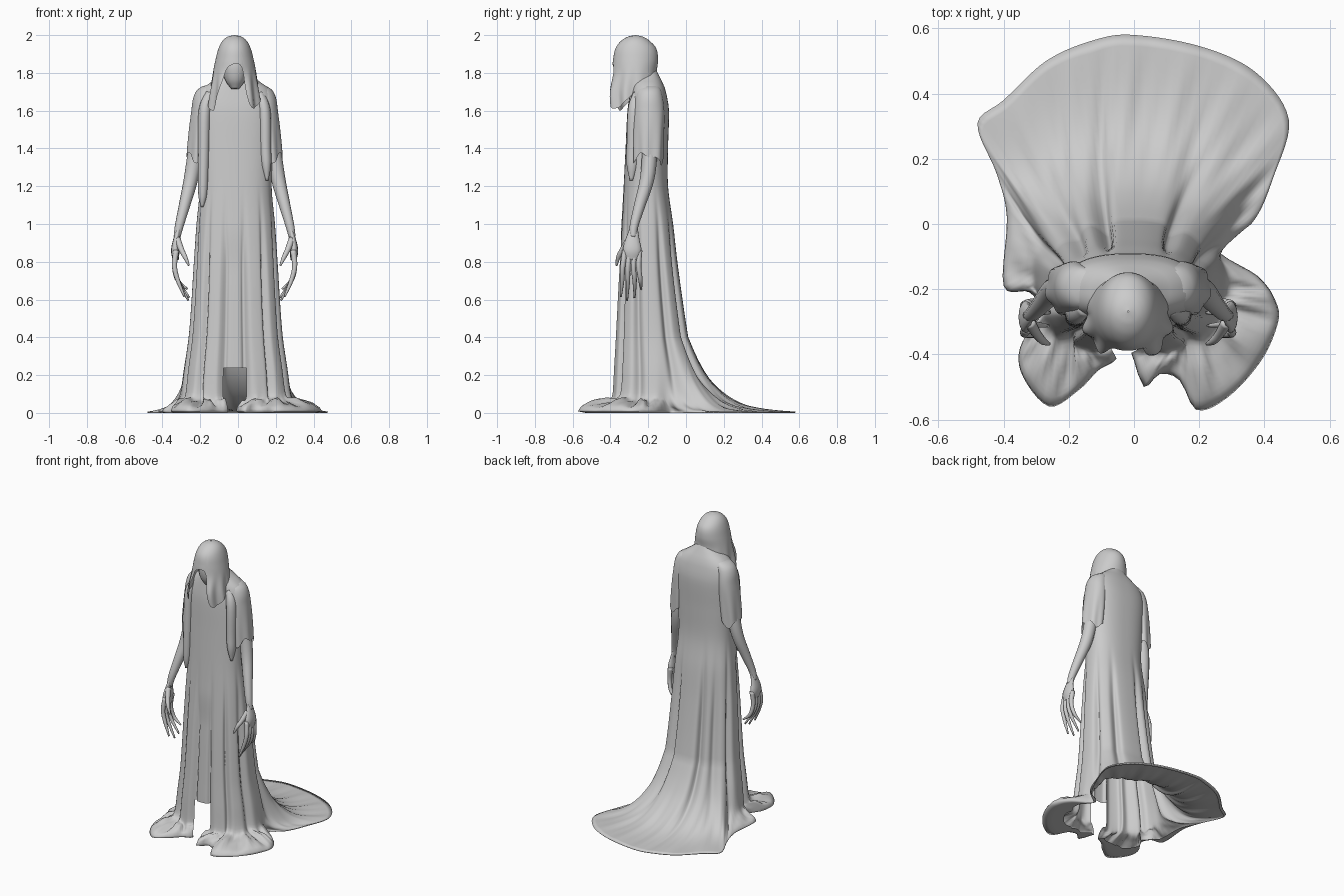
import bpy, bmesh, math
from mathutils import Vector

if "Cube" in bpy.data.objects:
    bpy.data.objects.remove(bpy.data.objects["Cube"])

CX = -0.012  # body axis


def smooth(t):
    t = max(0, min(1, t))
    return t * t * (3 - 2 * t)


def interp(tab, t):
    """Hermite interpolation in a table of (t, values...)."""
    if t <= tab[0][0]:
        return tab[0][1:]
    if t >= tab[-1][0]:
        return tab[-1][1:]
    i = next(k for k in range(len(tab) - 1) if tab[k + 1][0] >= t)
    p0, p1, p2, p3 = tab[max(i - 1, 0)], tab[i], tab[i + 1], tab[min(i + 2, len(tab) - 1)]
    h = p2[0] - p1[0]
    s = (t - p1[0]) / h
    out = []
    for k in range(1, len(p1)):
        m1 = (p2[k] - p0[k]) / (p2[0] - p0[0]) * h
        m2 = (p3[k] - p1[k]) / (p3[0] - p1[0]) * h
        out.append((2*s**3 - 3*s*s + 1) * p1[k] + (s**3 - 2*s*s + s) * m1
                   + (3*s*s - 2*s**3) * p2[k] + (s**3 - s*s) * m2)
    return out


def skin(name, grid, skip=None, caps=False):
    """Surface through closed rings of points."""
    bm = bmesh.new()
    rings = [[bm.verts.new(p) for p in ring] for ring in grid]
    n = len(rings[0])
    for r in range(len(rings) - 1):
        for c in range(n):
            if skip and skip(r, c):
                continue
            d = (c + 1) % n
            bm.faces.new((rings[r][c], rings[r][d], rings[r + 1][d], rings[r + 1][c]))
    if caps:
        bm.faces.new(rings[0])
        bm.faces.new(rings[-1])
    bmesh.ops.delete(bm, geom=[v for v in bm.verts if not v.link_faces], context='VERTS')
    bmesh.ops.recalc_face_normals(bm, faces=bm.faces[:])
    me = bpy.data.meshes.new(name)
    bm.to_mesh(me)
    bm.free()
    me.polygons.foreach_set("use_smooth", [True] * len(me.polygons))
    ob = bpy.data.objects.new(name, me)
    bpy.context.collection.objects.link(ob)
    return ob


def oval(a, rx, ry, p=1.0):
    s, c = math.sin(a), math.cos(a)
    return rx * math.copysign(abs(s) ** p, s), -ry * math.copysign(abs(c) ** p, c)


def tube(name, pts, flat=1.0):
    """Round limb through (x, y, z, radius) points."""
    tab = [(i, *p) for i, p in enumerate(pts)]
    steps = (len(pts) - 1) * 5
    path = [interp(tab, i * (len(pts) - 1) / steps) for i in range(steps + 1)]
    grid = []
    for i, p in enumerate(path):
        d = (Vector(path[min(i + 1, steps)][:3]) - Vector(path[max(i - 1, 0)][:3])).normalized()
        u = Vector((1, 0, 0))
        u = (u - d * u.dot(d)).normalized()
        v = d.cross(u)
        grid.append([Vector(p[:3]) + p[3] * (flat * u * math.cos(k * math.pi / 6) + v * math.sin(k * math.pi / 6))
                     for k in range(12)])
    return skin(name, grid, caps=True)


# robe: body profile (-z, half width, front y, back y)
BODY = [(-1.82, .05, -.28, -.16), (-1.77, .10, -.285, -.135), (-1.73, .165, -.29, -.115),
        (-1.67, .20, -.30, -.10), (-1.6, .205, -.31, -.09), (-1.4, .197, -.32, -.095),
        (-1.2, .19, -.33, -.095), (-1.0, .205, -.34, -.07), (-.8, .215, -.35, -.05),
        (-.6, .225, -.36, -.025), (-.4, .24, -.37, .005), (-.2, .265, -.38, .04), (0, .28, -.385, .05)]
# hem on the ground by angle from the front (degrees, x, y)
HEM = [(0, -.02, -.36), (14, 0, -.42), (18, .03, -.50), (24, .08, -.46), (30, .14, -.48), (36, .19, -.57),
       (46, .29, -.53), (56, .39, -.42), (66, .44, -.31), (74, .44, -.25), (90, .38, -.16), (100, .25, -.07),
       (108, .36, 0), (120, .43, .15), (132, .475, .32), (145, .38, .46), (160, .22, .54), (180, 0, .58),
       (195, -.12, .565), (210, -.27, .50), (222, -.40, .38), (232, -.48, .31), (246, -.42, .15),
       (256, -.39, .02), (266, -.40, -.19), (276, -.32, -.21), (284, -.29, -.27), (294, -.35, -.38),
       (304, -.34, -.47), (314, -.26, -.56), (324, -.17, -.51), (334, -.11, -.45), (346, -.06, -.42), (360, -.02, -.36)]
BACK_FALL = [(0, .4, 0), (.2, .27, .06), (.35, .18, .14), (.5, .10, .28), (.65, .045, .45), (.8, .018, .66), (1, .006, 1)]
FRONT_FALL = [(0, .4, 0), (.2, .26, .01), (.4, .12, .04), (.5, .075, .12), (.7, .06, .5), (.9, .035, .9), (1, .008, 1)]
FOLDS = [(9, 3, 1), (348, 3, 1), (38, 4, 1), (320, 4, 1), (72, 6, 1), (286, 5, 1), (112, 6, 1),
         (150, 6, 1.3), (196, 5, 1.8), (222, 8, 1), (252, 5, 1)]
N, TOP, LOW, UNDER = 180, 44, 26, 4


def robe_wall(deg, z):
    hw, yf, yb = interp(BODY, -z)
    f = sum(k * math.exp(-((deg - g) / w) ** 2) for g, w, k in FOLDS)
    f = 1 - (f - .3) * .13 * smooth((1.25 - z) / .65)
    if deg < 9 or deg > 348:  # recessed middle strip
        f -= .09 * smooth((1.0 - z) / .25)
    x, y = oval(math.radians(deg), hw, (yb - yf) / 2, .82)
    return CX + x * f, (yf + yb) / 2 + y * f


def robe_point(deg, row):
    if row <= TOP:
        z = 1.82 - 1.42 * row / TOP
        return (*robe_wall(deg, z), z)
    u = min(1, (row - TOP) / LOW)
    b = smooth((100 - abs(deg - 180)) / 45)
    zb, wb = interp(BACK_FALL, u)
    zf, wf = interp(FRONT_FALL, u)
    z, w = zf + (zb - zf) * b, wf + (wb - wf) * b
    x, y = robe_wall(deg, z)
    hx, hy = interp(HEM, deg)
    bump = .05 * w * (1 - w) * (math.sin(deg * .35) + .6 * math.sin(deg * .8 + 9 * u)) * (1 - .6 * b)
    z = max(z + bump, .004)
    under = max(0, row - TOP - LOW) / UNDER
    if under:  # pooled cloth folds back under itself
        w, z = 1 - under * (.04 + .66 * (1 - b)), 0
    return x + (hx - x) * w, y + (hy - y) * w, z


robe_grid = [[robe_point(c * 360 / N, r) for c in range(N)] for r in range(TOP + LOW + UNDER + 1)]


def front_gap(r, c):
    deg = c * 360 / N
    return robe_grid[r][c][2] < .25 and (deg < 10 or deg >= 348)


skin("robe_with_train", robe_grid, front_gap)

# veil: head profile (-z, half width, front depth, back depth) and hem height by angle
VEIL = [(-2.0, .002, .002, .002), (-1.993, .034, .036, .036), (-1.97, .064, .075, .075), (-1.93, .085, .105, .11),
        (-1.87, .101, .118, .12), (-1.8, .115, .127, .113), (-1.7, .13, .158, .12), (-1.58, .148, .15, .13)]
VEIL_HEM = [(0, 1.85), (22, 1.82), (29, 1.69), (36, 1.62), (55, 1.62), (75, 1.66), (100, 1.73), (180, 1.76),
            (260, 1.73), (285, 1.64), (306, 1.60), (316, 1.66), (326, 1.74), (338, 1.82), (360, 1.85)]
grid = []
for r in range(33):
    t = (r / 32) ** 1.5
    ring = []
    for c in range(120):
        deg = c * 3
        z = 2 - (2 - interp(VEIL_HEM, deg)[0]) * t
        hw, df, db = interp(VEIL, -z)
        front = math.cos(math.radians(deg)) > 0
        f = 1 + .06 * math.sin(deg * .2) * smooth((1.85 - z) / .2) * (1 if front else .3)
        x, y = oval(math.radians(deg), hw * f, (df if front else db) * f)
        ring.append((-.018 + x, -.268 + y, z))
    grid.append(ring)
skin("head_veil", grid)

# shadowed face and neck
tube("face", [(-.015, -.275, 1.94, .03), (-.015, -.285, 1.9, .06), (-.015, -.295, 1.83, .068),
              (-.015, -.30, 1.76, .052), (-.015, -.305, 1.715, .02)])
tube("neck", [(-.015, -.25, 1.85, .05), (-.015, -.23, 1.76, .055), (-.015, -.21, 1.68, .08)])

# loose sleeves, arms and hands, mirrored about the body axis
SLEEVE = [(-1.745, .09, -.195, .02, .03), (-1.725, .13, -.195, .05, .055), (-1.68, .155, -.195, .06, .07),
          (-1.6, .167, -.195, .062, .08), (-1.48, .18, -.197, .063, .08), (-1.3, .195, -.20, .062, .075)]
FINGERS = [(-.345, .615, .265), (-.312, .595, .245), (-.272, .61, .24), (-.238, .655, .25)]
for side, m in (("right", 1), ("left", -1)):
    def at(x):
        return -.018 + m * x
    grid = []
    for r in range(25):
        ring = []
        for c in range(48):
            a = c * math.tau / 48
            hem = 1.345 - .025 * math.cos(a * 2 + .6) - .012 * math.sin(5 * a)
            z = 1.745 - (1.745 - hem) * r / 24
            cx, cy, rx, ry = interp(SLEEVE, -z)
            f = 1 + .06 * math.sin(6 * a) * smooth((1.65 - z) / .3)
            x, y = oval(a, rx * f, ry * f)
            ring.append((at(cx + x), cy + y, z))
        grid.append(ring)
    skin(side + "_sleeve", grid)
    tube(side + "_arm", [(at(.19), -.19, 1.5, .04), (at(.215), -.195, 1.33, .040), (at(.235), -.21, 1.22, .037),
                         (at(.265), -.245, 1.1, .030), (at(.293), -.275, .99, .023), (at(.305), -.28, .93, .018)])
    tube(side + "_palm", [(at(.293), -.275, .99, .018), (at(.308), -.282, .92, .036), (at(.314), -.285, .86, .050),
                          (at(.312), -.285, .81, .036)], .45)
    for i, (ty, tz, tx) in enumerate(FINGERS):
        ky = -.322 + i * .025
        tube(f"{side}_finger_{i + 1}", [(at(.31), ky, .86, .016), (at(.318), ky + (ty - ky) * .3 - .006, .775, .0135),
                                       (at(.300), ky + (ty - ky) * .7, .70, .0115), (at(tx), ty, tz, .005)])
    tube(side + "_thumb", [(at(.303), -.30, .92, .018), (at(.282), -.335, .865, .015), (at(.262), -.358, .825, .012),
                           (at(.242), -.368, .78, .005)])
    # narrow cloth fold hanging from the shoulder in front of the arm
    end = 1.09 if m < 0 else 1.23
    tube(side + "_hanging_strip", [(at(.13), -.25, 1.69, .03), (at(.158), -.270, 1.6, .038), (at(.163), -.278, 1.4, .036),
                                   (at(.168), -.284, end + .08, .03), (at(.172), -.29, end, .008)], .85)
